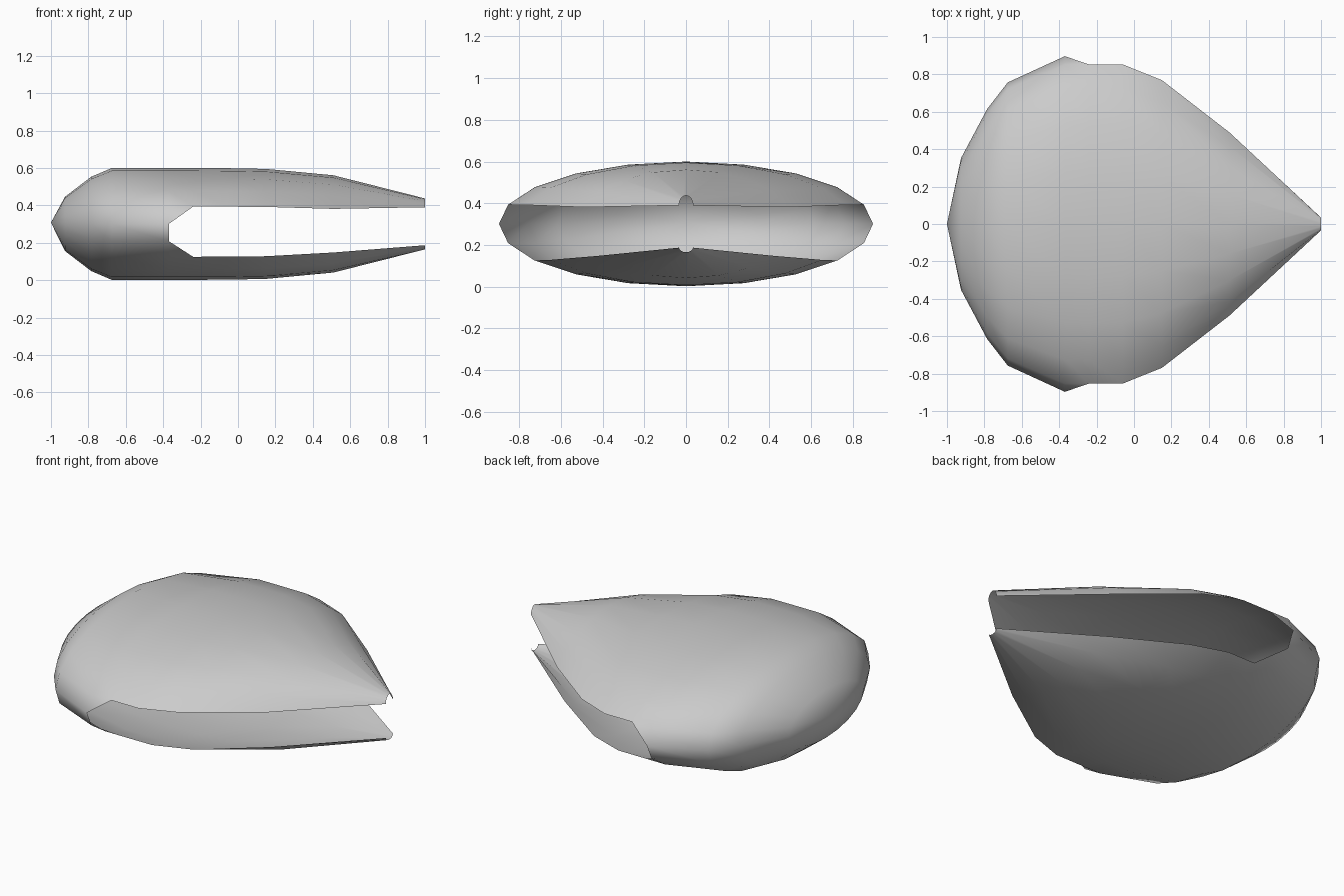
import bpy, bmesh, math

if "Cube" in bpy.data.objects:
    bpy.data.objects.remove(bpy.data.objects["Cube"])

SIDES = 20
ZC = 0.301
# elliptical stations along x: (x, half width, half height)
STATIONS = [(-0.925, 0.352, 0.145), (-0.785, 0.615, 0.252), (-0.675, 0.757, 0.299),
            (-0.37, 0.897, 0.299), (-0.24, 0.897, 0.299), (-0.06, 0.897, 0.298),
            (0.15, 0.808, 0.294), (0.51, 0.515, 0.26)]
LAST_CLOSED = 3                       # ring where the mouth starts
UPPER = range(1, 10)                  # ring indices of the upper flap (18..162 deg)
LOWER = range(12, 19)                 # ring indices of the lower flap (216..324 deg)

bm = bmesh.new()


def angle(i):
    return 2 * math.pi * i / SIDES


# Rings of the shell
pole = bm.verts.new((-1, 0, 0.308))
rings = []
for n, (x, ry, rz) in enumerate(STATIONS):
    ring = {}
    for i in range(SIDES):
        if n <= LAST_CLOSED or i in UPPER or i in LOWER:
            ring[i] = bm.verts.new((x, ry * math.cos(angle(i)), ZC + rz * math.sin(angle(i))))
    rings.append(ring)

# Narrow half-round tips of the two flaps
tip = {}
for span, z, r in ((UPPER, 0.39, 0.047), (LOWER, 0.187, 0.022)):
    start = 0 if span is UPPER else math.pi
    for k, i in enumerate(span):
        a = start + math.pi * k / (len(span) - 1)
        tip[i] = bm.verts.new((1, 0.034 * math.cos(a), z + r * math.sin(a)))
rings.append(tip)

# Rounded closed end
for i in range(SIDES):
    bm.faces.new((pole, rings[0][(i + 1) % SIDES], rings[0][i]))

# Skin between rings; corners missing at the mouth leave triangles or gaps
for a, b in zip(rings, rings[1:]):
    for i in range(SIDES):
        j = (i + 1) % SIDES
        corners = [r[k] for r, k in ((a, i), (a, j), (b, j), (b, i)) if k in r]
        if len(corners) >= 3:
            bm.faces.new(corners)

bmesh.ops.recalc_face_normals(bm, faces=bm.faces)
top = max(bm.faces, key=lambda f: f.calc_center_median().z)
if top.normal.z < 0:
    bmesh.ops.reverse_faces(bm, faces=bm.faces)

mesh = bpy.data.meshes.new("open_shell")
bm.to_mesh(mesh)
bm.free()
shell = bpy.data.objects.new("open_shell", mesh)
bpy.context.collection.objects.link(shell)
for p in mesh.polygons:
    p.use_smooth = True
